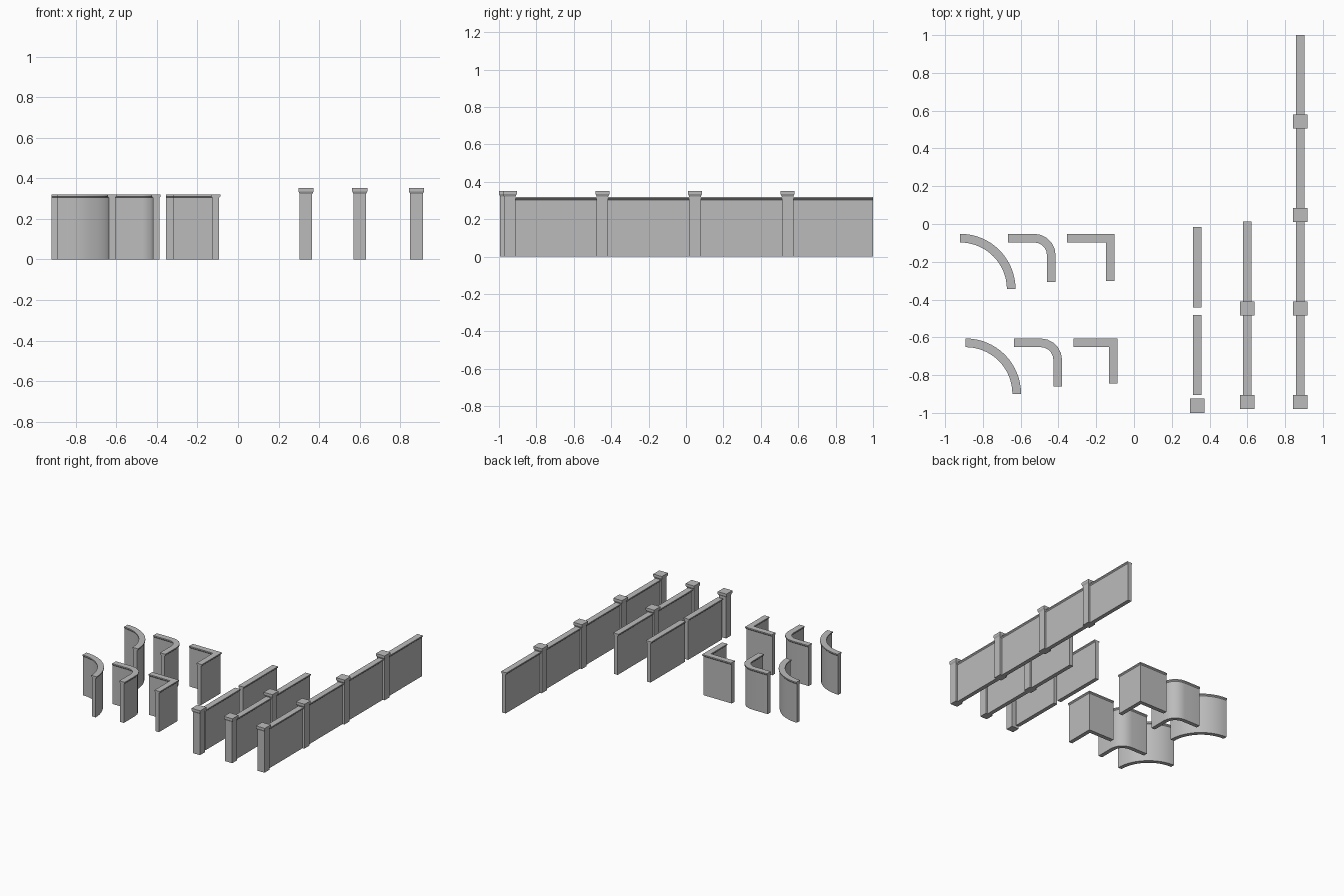
import bpy, bmesh
from math import sin, cos, pi

cube = bpy.data.objects.get("Cube")
if cube:
    bpy.data.objects.remove(cube, do_unlink=True)

# Single stone-grey material
stone = bpy.data.materials.new("stone_grey")
stone.use_nodes = True
stone.diffuse_color = (0.5, 0.5, 0.5, 1)
stone.node_tree.nodes["Principled BSDF"].inputs["Base Color"].default_value = stone.diffuse_color

# Half cross-section of a wall: thin body with a flared coping
HALF_WALL = [(0.016, 0), (0.016, 0.304), (0.023, 0.311), (0.023, 0.32)]
WALL_PROFILE = HALF_WALL + [(-w, z) for w, z in reversed(HALF_WALL)]
# Half widths and heights of a square post with a flared cap
POST_PROFILE = [(0.031, 0), (0.031, 0.322), (0.0375, 0.335), (0.0375, 0.352)]


def loft(name, rings, smooth=False):
    """Skin a list of closed rings and cap both ends."""
    bm = bmesh.new()
    loops = [[bm.verts.new(p) for p in ring] for ring in rings]
    for a, b in zip(loops, loops[1:]):
        for i in range(len(a)):
            j = (i + 1) % len(a)
            bm.faces.new((a[i], a[j], b[j], b[i]))
    bm.faces.new(loops[0])
    bm.faces.new(loops[-1])
    bmesh.ops.recalc_face_normals(bm, faces=bm.faces)
    mesh = bpy.data.meshes.new(name)
    bm.to_mesh(mesh)
    bm.free()
    mesh.materials.append(stone)
    obj = bpy.data.objects.new(name, mesh)
    bpy.context.collection.objects.link(obj)
    if smooth:
        bpy.ops.object.select_all(action='DESELECT')
        obj.select_set(True)
        bpy.context.view_layer.objects.active = obj
        bpy.ops.object.shade_smooth_by_angle(angle=pi / 6)
    return obj


def wall(name, stations, smooth=False):
    """Sweep the wall profile along stations of (x, y, side_x, side_y)."""
    loft(name, [[(x + w * sx, y + w * sy, z) for w, z in WALL_PROFILE]
                for x, y, sx, sy in stations], smooth)


def straight_wall(name, x, y0, y1):
    wall(name, [(x, y0, 1, 0), (x, y1, 1, 0)])


def post(name, x, y):
    loft(name, [[(x + w * sx, y + w * sy, z) for sx, sy in
                 ((-1, -1), (1, -1), (1, 1), (-1, 1))] for w, z in POST_PROFILE])


def corner_wall(name, left, back, right, front, radius=0, segments=0):
    """Right-angle wall whose bend is sharp, rounded, or a full quarter circle."""
    if radius:
        angles = [pi / 2 * (1 - i / segments) for i in range(segments + 1)]
        path = [(right - radius + radius * cos(a), back - radius + radius * sin(a),
                 cos(a), sin(a)) for a in angles]
    else:
        path = [(right, back, 1, 1)]
    if left < path[0][0] - 0.005:
        path.insert(0, (left, back, 0, 1))
    if front < path[-1][1] - 0.005:
        path.append((right, front, 1, 0))
    wall(name, path, radius > 0)


# Separate kit pieces: one post and two plain panels
post("single_post", 0.335, -0.9625)
straight_wall("single_panel_front", 0.335, -0.904, -0.482)
straight_wall("single_panel_back", 0.335, -0.441, -0.016)

# Assembled runs: each bay is a post followed by a panel
PITCH = 0.495
for label, x, bays, end in (("short", 0.60, 2, 0.012), ("long", 0.88, 4, 1.0)):
    for i in range(bays):
        y = -0.942 + i * PITCH
        post(f"{label}_run_post_{i + 1}", x, y)
        stop = end if i == bays - 1 else y + PITCH - 0.02
        straight_wall(f"{label}_run_panel_{i + 1}", x, y + 0.02, stop)

# Corner pieces, back row then front row
corner_wall("back_curved_wall", -0.92, -0.075, -0.65, -0.345, 0.27, 16)
corner_wall("back_rounded_corner", -0.667, -0.075, -0.438, -0.307, 0.09, 5)
corner_wall("back_square_corner", -0.355, -0.075, -0.126, -0.301)
corner_wall("front_curved_wall", -0.891, -0.629, -0.621, -0.899, 0.27, 16)
corner_wall("front_rounded_corner", -0.635, -0.629, -0.404, -0.86, 0.09, 5)
corner_wall("front_square_corner", -0.32, -0.629, -0.11, -0.844)
